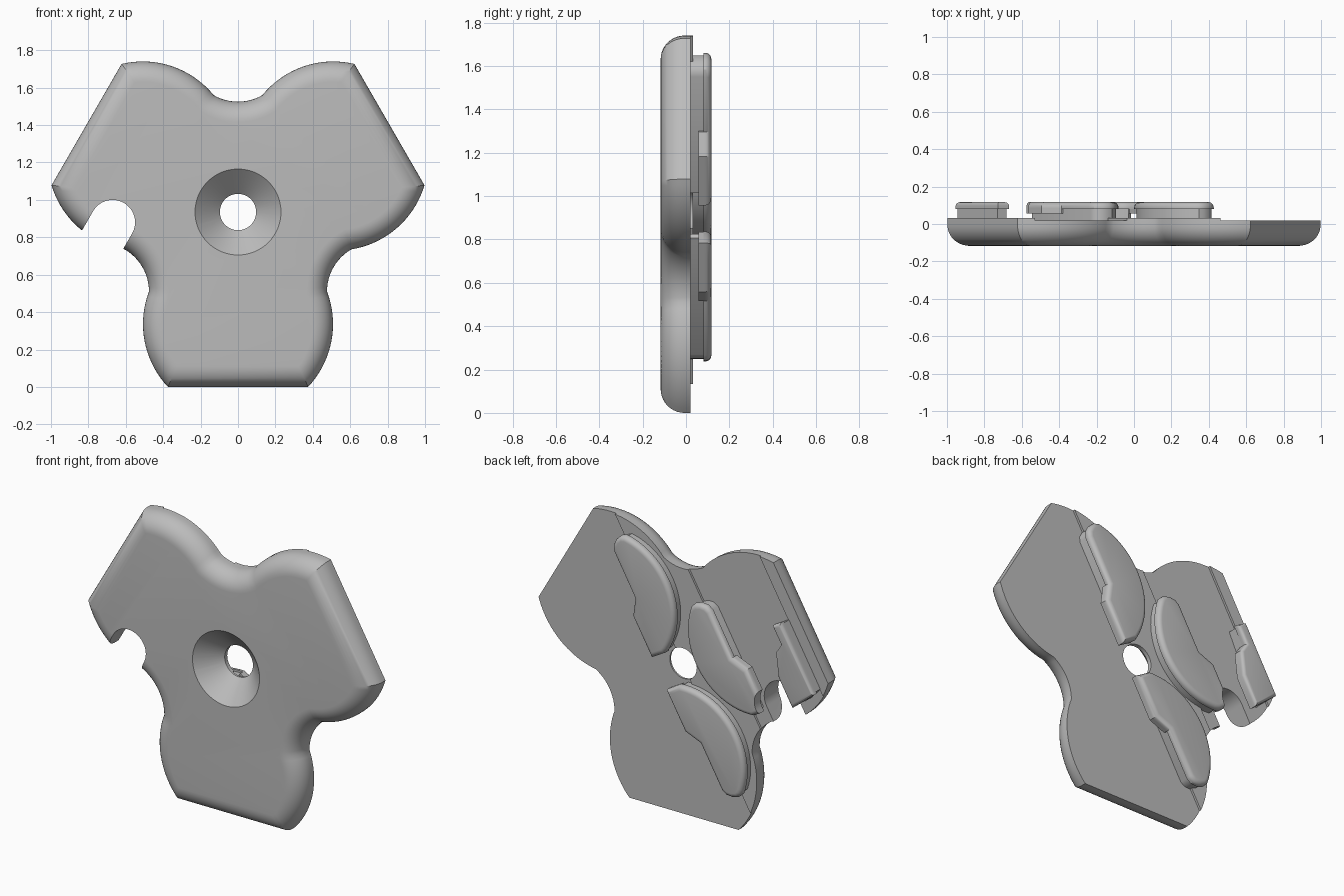
import bpy, bmesh
from math import sin, cos, pi, sqrt, radians, atan2
from mathutils import Vector, Matrix

if "Cube" in bpy.data.objects:
    bpy.data.objects.remove(bpy.data.objects["Cube"])

CZ = 0.935                       # height of the centre hole
BACK, FRONT = 0.033, -0.117      # faces of the plate
TILT = radians(60)               # direction of the rails on the back

grey = bpy.data.materials.new("plain_grey")
grey.use_nodes = True
grey.diffuse_color = (0.5, 0.5, 0.5, 1)
grey.node_tree.nodes["Principled BSDF"].inputs["Base Color"].default_value = (0.5, 0.5, 0.5, 1)


def rail(u, v, y):
    """Point from rail coordinates: u along the rails, v across them."""
    return Vector((u * cos(TILT) - v * sin(TILT), y, CZ + u * sin(TILT) + v * cos(TILT)))


def finish(name, bm):
    bmesh.ops.recalc_face_normals(bm, faces=bm.faces)
    mesh = bpy.data.meshes.new(name)
    bm.to_mesh(mesh)
    bm.free()
    obj = bpy.data.objects.new(name, mesh)
    bpy.context.collection.objects.link(obj)
    mesh.materials.append(grey)
    return obj


def loft(name, rings):
    """Closed solid through rings of equal length."""
    bm = bmesh.new()
    loops = [[bm.verts.new(p) for p in ring] for ring in rings]
    n = len(loops[0])
    for a, b in zip(loops, loops[1:]):
        for i in range(n):
            bm.faces.new((a[i], a[(i + 1) % n], b[(i + 1) % n], b[i]))
    bm.faces.new(loops[0])
    bm.faces.new(loops[-1])
    return finish(name, bm)


def prism(name, outline, y0, y1, bevel=0):
    """Extruded rail-space outline, optionally rounded on its back rim."""
    obj = loft(name, [[rail(u, v, y) for u, v in outline] for y in (y0, y1)])
    if bevel:
        bm = bmesh.new()
        bm.from_mesh(obj.data)
        rim = [e for e in bm.edges if all(abs(v.co.y - y1) < 1e-5 for v in e.verts)]
        bmesh.ops.bevel(bm, geom=rim, offset=bevel, segments=5, profile=0.5,
                        affect='EDGES', clamp_overlap=False)
        bm.to_mesh(obj.data)
        bm.free()
    return obj


def cut(obj, cutter):
    mod = obj.modifiers.new("cut", 'BOOLEAN')
    mod.operation, mod.solver, mod.object = 'DIFFERENCE', 'EXACT', cutter
    bpy.context.view_layer.objects.active = obj
    bpy.ops.object.modifier_apply(modifier=mod.name)


def arc(c, r, a0, a1, n):
    return [Vector((c[0] + r * cos(a0 + (a1 - a0) * i / n),
                    c[1] + r * sin(a0 + (a1 - a0) * i / n))) for i in range(n + 1)]


# Three-lobed outline, inset by d: straight tips, bulging flanks, dips between
def plate_outline(d):
    flank, dip = Vector((0.018, -0.599)), Vector((0.736, -0.425))
    R, r = 0.49 - d, 0.26 + d
    tip = -CZ + d
    corner = Vector((flank.x + sqrt(R * R - (tip - flank.y) ** 2), tip))
    gap = dip - flank
    L = gap.length
    along = (L * L + R * R - r * r) / (2 * L)
    g = gap / L
    cusp = flank + g * along + Vector((-g.y, g.x)) * sqrt(R * R - along * along)
    ang = lambda p, c: atan2(p.y - c.y, p.x - c.x)
    half = arc(flank, R, ang(corner, flank), ang(cusp, flank), 18)
    # dip runs symmetrically about the line 30 degrees below horizontal
    start, mid = ang(cusp, dip) % (2 * pi), radians(150)
    hollow = arc(dip, r, start, 2 * mid - start, 12)[1:-1]
    mirrored = [Vector((-p.x, p.y)) for p in reversed(half)]
    lobe = mirrored + half + hollow
    return [Matrix.Rotation(k * 2 * pi / 3, 2) @ p for k in range(3) for p in lobe]


ROUND = 0.11
levels = [(0, BACK)] + [(ROUND * (1 - cos(t)), FRONT + ROUND * (1 - sin(t)))
                        for t in [i * pi / 20 for i in range(11)]]
plate = loft("plate", [[Vector((p.x, y, p.y + CZ)) for p in plate_outline(d)]
                       for d, y in levels])

# Cutters: two shallow channels, the open slot and the countersunk hole
slot_shape = arc((-0.383, 0.553), 0.12, -pi / 2, pi / 2, 32) + [(-0.9, 0.673), (-0.9, 0.433)]
slot = prism("slot_cutter", slot_shape, -0.3, 0.3)
cutters = [slot]
for v0, v1 in ((-1.5, 0), (0.33, 0.86)):
    cutters.append(prism("channel_cutter", [(-2, v0), (2, v0), (2, v1), (-2, v1)], 0.02, 0.2))
cutters.append(loft("hole_cutter", [
    [Vector((rad * cos(i * pi / 32), y, CZ + rad * sin(i * pi / 32))) for i in range(64)]
    for rad, y in ((0.233, FRONT - 0.003), (0.097, 0.008), (0.097, 0.2))]))
for c in cutters:
    cut(plate, c)

# Half-moon pads: stem, undercut lip and rounded cap
moon_c, moon_r = (0.48, -0.215), 0.425
a_end, a_start = radians(41), radians(153.5)
moon = [(0.10, -0.13), (0.36, -0.13), (0.45, -0.06), (0.74, -0.06), (0.775, -0.045),
        (0.80, -0.01), (0.81, 0.03)] + [tuple(p) for p in arc(moon_c, moon_r, a_end, a_start, 28)]
stem = [(0.12, -0.05), (0.74, -0.05), (0.77, -0.035), (0.79, -0.005), (0.795, 0.03)] + [
    tuple(p) for p in arc(moon_c, moon_r - 0.012, a_end, a_start, 28)]
lip = [(0.10, -0.13), (0.36, -0.13), (0.45, -0.06), (0.45, 0.0), (0.10, -0.03)]

placements = {
    "upper_pad": lambda u, v: (u, v),
    "lower_pad": lambda u, v: (-u, v),
    "middle_pad": lambda u, v: (u - 0.5, 0.36 - v),
}
parts = [plate]
for name, place in placements.items():
    shape = lambda pts: [place(*p) for p in pts]
    parts += [prism(name + "_stem", shape(stem), 0.01, 0.085),
              prism(name + "_lip", shape(lip), 0.057, 0.085),
              prism(name + "_cap", shape(moon), 0.08, 0.117, 0.028)]

# Straight hook on the slotted lobe
hook = [(-0.43, 0.68), (-0.24, 0.68), (-0.10, 0.74), (-0.07, 0.80), (0.05, 0.80),
        (0.05, 0.87), (-0.40, 0.87)]
hook_stem = [(-0.42, 0.77), (-0.07, 0.80), (0.04, 0.81), (0.04, 0.865), (-0.39, 0.865)]
parts += [prism("hook_stem", hook_stem, 0.01, 0.085),
          prism("hook_lip", hook[:4] + [(-0.41, 0.82)], 0.057, 0.085),
          prism("hook_cap", hook, 0.08, 0.117, 0.02)]

for p in parts[1:]:
    cut(p, slot)
for c in cutters:
    bpy.data.objects.remove(c)

for p in parts:
    bpy.ops.object.select_all(action='DESELECT')
    p.select_set(True)
    bpy.context.view_layer.objects.active = p
    bpy.ops.object.shade_smooth_by_angle(angle=radians(30))
